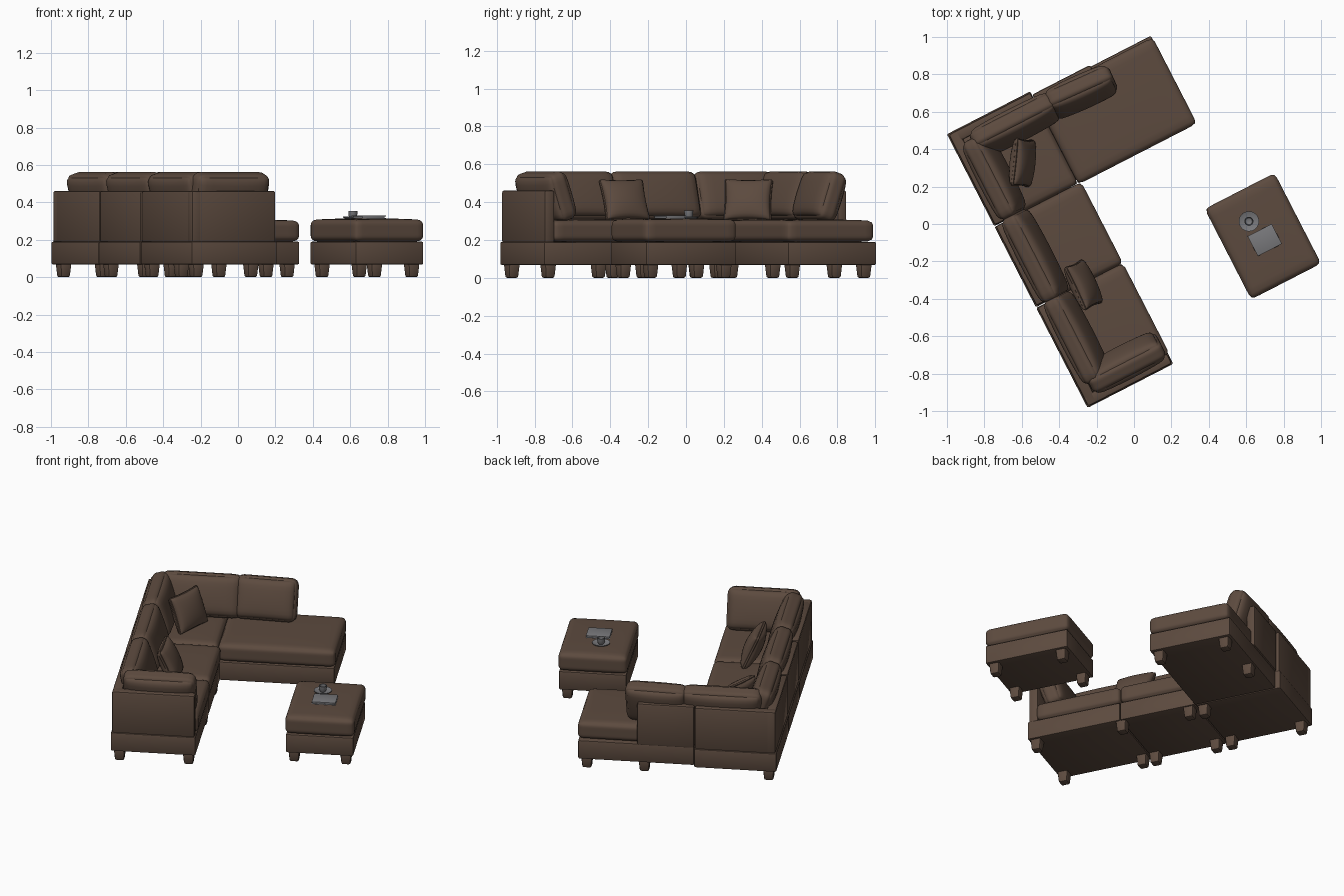
import bpy, bmesh
from math import radians, sin, pi
from mathutils import Matrix, Vector

if "Cube" in bpy.data.objects:
    bpy.data.objects.remove(bpy.data.objects["Cube"])

# Sofa frame: u runs along the short wing, v along the long wing, from the corner
FRAME = Matrix.Translation((-1.0, 0.48, 0)) @ Matrix.Rotation(radians(27.2), 4, 'Z')


def material(name, rgb):
    m = bpy.data.materials.new(name)
    m.use_nodes = True
    m.diffuse_color = (*rgb, 1)
    bsdf = m.node_tree.nodes["Principled BSDF"]
    bsdf.inputs["Base Color"].default_value = (*rgb, 1)
    bsdf.inputs["Roughness"].default_value = 0.7
    return m


BROWN = material("brown_leather", (0.108, 0.069, 0.049))
GREY = material("grey_metal", (0.19, 0.19, 0.2))


def finish(name, bm, matrix, mat=BROWN):
    bmesh.ops.recalc_face_normals(bm, faces=bm.faces)
    mesh = bpy.data.meshes.new(name)
    bm.to_mesh(mesh)
    bm.free()
    mesh.materials.append(mat)
    obj = bpy.data.objects.new(name, mesh)
    bpy.context.collection.objects.link(obj)
    obj.matrix_world = FRAME @ matrix
    bpy.ops.object.select_all(action='DESELECT')
    obj.select_set(True)
    bpy.context.view_layer.objects.active = obj
    bpy.ops.object.shade_smooth_by_angle(angle=radians(40))
    return obj


def at(u, v, z):
    return Matrix.Translation((u, -v, z))


def block(name, u, v, z, bevel=0.008, taper=1.0, mat=BROWN):
    """Bevelled box between (min, max) pairs; taper narrows the bottom."""
    bm = bmesh.new()
    bmesh.ops.create_cube(bm, size=1)
    for vert in bm.verts:
        k = taper if vert.co.z < 0 else 1
        vert.co = Vector((vert.co.x * (u[1] - u[0]) * k,
                          vert.co.y * (v[1] - v[0]) * k,
                          vert.co.z * (z[1] - z[0])))
    bmesh.ops.bevel(bm, geom=bm.edges[:], offset=bevel, segments=2,
                    profile=0.5, affect='EDGES')
    return finish(name, bm, at(sum(u) / 2, sum(v) / 2, sum(z) / 2), mat)


def soft(name, size, r, matrix, edge=1.0, pinch=0.0):
    """Rounded box that thins toward its rim and can have hollow sides."""
    bm = bmesh.new()
    bmesh.ops.create_cube(bm, size=2)
    bmesh.ops.subdivide_edges(bm, edges=bm.edges[:], cuts=13, use_grid_fill=True)
    half = Vector(size) / 2
    for vert in bm.verts:
        g = Vector([sin(c * pi / 2) for c in vert.co])
        p = Vector([g[i] * half[i] for i in range(3)])
        inner = Vector([max(r - half[i], min(half[i] - r, p[i])) for i in range(3)])
        d = p - inner
        if d.length > 1e-6:
            p = inner + d.normalized() * r
        fx, fy = max(0, 1 - g.x ** 2), max(0, 1 - g.y ** 2)
        p.z *= edge + (1 - edge) * (fx * fy) ** 0.45
        p.x *= 1 - pinch * fy
        p.y *= 1 - pinch * fx
        vert.co = p
    return finish(name, bm, matrix)


def seat(name, u, v, z=(0.185, 0.31)):
    size = (u[1] - u[0], v[1] - v[0], z[1] - z[0])
    soft(name, size, 0.03, at(sum(u) / 2, sum(v) / 2, sum(z) / 2), edge=0.86)


def pillow(name, u, v, z, size, turn, lean=18, r=0.045, edge=0.62, pinch=0.0):
    m = (at(u, v, z) @ Matrix.Rotation(radians(turn), 4, 'Z')
         @ Matrix.Rotation(radians(90 - lean), 4, 'X'))
    soft(name, size, r, m, edge, pinch)


def legs(name, spots):
    for i, (u, v) in enumerate(spots):
        block(f"{name}_{i + 1}", (u - 0.034, u + 0.034), (v - 0.034, v + 0.034),
              (0, 0.075), 0.01, 0.8)


# Bases
BASE = (0.068, 0.19)
block("corner_base", (0, 0.5), (0, 0.553), BASE)
block("middle_base", (0, 0.515), (0.557, 1.04), BASE)
block("end_base", (0, 0.515), (1.044, 1.645), BASE)
block("chaise_base", (0.504, 1.21), (0.03, 0.555), BASE)
block("ottoman_base", (1.048, 1.458), (0.99, 1.524), BASE)

# Upright back and arm panels
WALL = (0.185, 0.462)
block("corner_long_back", (0.006, 0.065), (0.006, 0.55), WALL, 0.012)
block("middle_back", (0.006, 0.065), (0.557, 1.035), WALL, 0.012)
block("end_back", (0.006, 0.065), (1.045, 1.64), WALL, 0.012)
block("corner_short_back", (0.006, 0.498), (0.006, 0.065), WALL, 0.012)
block("chaise_back", (0.502, 0.85), (0.02, 0.075), WALL, 0.012)
block("end_arm", (0.006, 0.51), (1.58, 1.64), WALL, 0.012)

# Seat cushions
seat("corner_seat", (0.05, 0.503), (0.05, 0.555))
seat("middle_seat", (0.05, 0.522), (0.555, 1.043))
seat("end_seat", (0.05, 0.522), (1.043, 1.59))
seat("chaise_seat", (0.503, 1.215), (0.042, 0.56))
seat("ottoman_cushion", (1.043, 1.463), (0.985, 1.529), (0.185, 0.315))

# Back cushions: the long wing faces +u, the short wing +v, the arm -v
for i, (v0, v1) in enumerate([(0.08, 0.55), (0.54, 1.05), (1.03, 1.54)]):
    pillow(f"long_back_cushion_{i + 1}", 0.122, (v0 + v1) / 2, 0.43,
           (v1 - v0, 0.265, 0.155), 90)
pillow("short_back_cushion", 0.345, 0.125, 0.43, (0.49, 0.265, 0.155), 0)
pillow("chaise_back_cushion", 0.74, 0.128, 0.43, (0.38, 0.265, 0.155), -3)
pillow("arm_cushion", 0.285, 1.52, 0.43, (0.44, 0.265, 0.155), 180)

# Throw pillows
pillow("corner_throw_pillow", 0.29, 0.32, 0.41, (0.26, 0.24, 0.11), 57,
       22, 0.02, 0.15, 0.06)
pillow("middle_throw_pillow", 0.28, 1.05, 0.41, (0.26, 0.24, 0.11), 88,
       24, 0.02, 0.15, 0.06)

# Legs
legs("corner_leg", [(0.05, 0.05), (0.05, 0.505), (0.46, 0.51)])
legs("middle_leg", [(0.05, 0.605), (0.475, 0.6), (0.05, 1.0)])
legs("end_leg", [(0.05, 1.085), (0.475, 1.04), (0.05, 1.6), (0.47, 1.6)])
legs("chaise_leg", [(0.81, 0.075), (1.16, 0.08), (1.16, 0.505)])
legs("ottoman_leg", [(u, v) for u in (1.095, 1.41) for v in (1.04, 1.475)])

# Book on the ottoman: two covers around a block of pages
for name, z, inset in [("book_back", (0.31, 0.316), 0), ("book_pages", (0.315, 0.325), 0.005),
                       ("book_front", (0.324, 0.33), 0)]:
    block(name, (1.18 + inset, 1.325 - inset), (1.22 + inset, 1.34 - inset), z, 0.001, mat=GREY)


def lathe(name, profile, matrix, mat):
    bm = bmesh.new()
    verts = [bm.verts.new((r, 0, z)) for r, z in profile]
    edges = [bm.edges.new(pair) for pair in zip(verts, verts[1:])]
    bmesh.ops.spin(bm, geom=verts + edges, cent=(0, 0, 0), axis=(0, 0, 1),
                   angle=2 * pi, steps=28)
    bmesh.ops.remove_doubles(bm, verts=bm.verts[:], dist=1e-5)
    finish(name, bm, matrix, mat)


# Saucer and cup
cup_spot = at(1.223, 1.152, 0.308)
lathe("saucer", [(0, 0), (0.03, 0), (0.054, 0.012), (0.054, 0.016),
                 (0.03, 0.007), (0, 0.007)], cup_spot, GREY)
lathe("cup", [(0, 0.006), (0.015, 0.006), (0.023, 0.02), (0.024, 0.047),
              (0.02, 0.047), (0.018, 0.02), (0, 0.013)], cup_spot, GREY)
